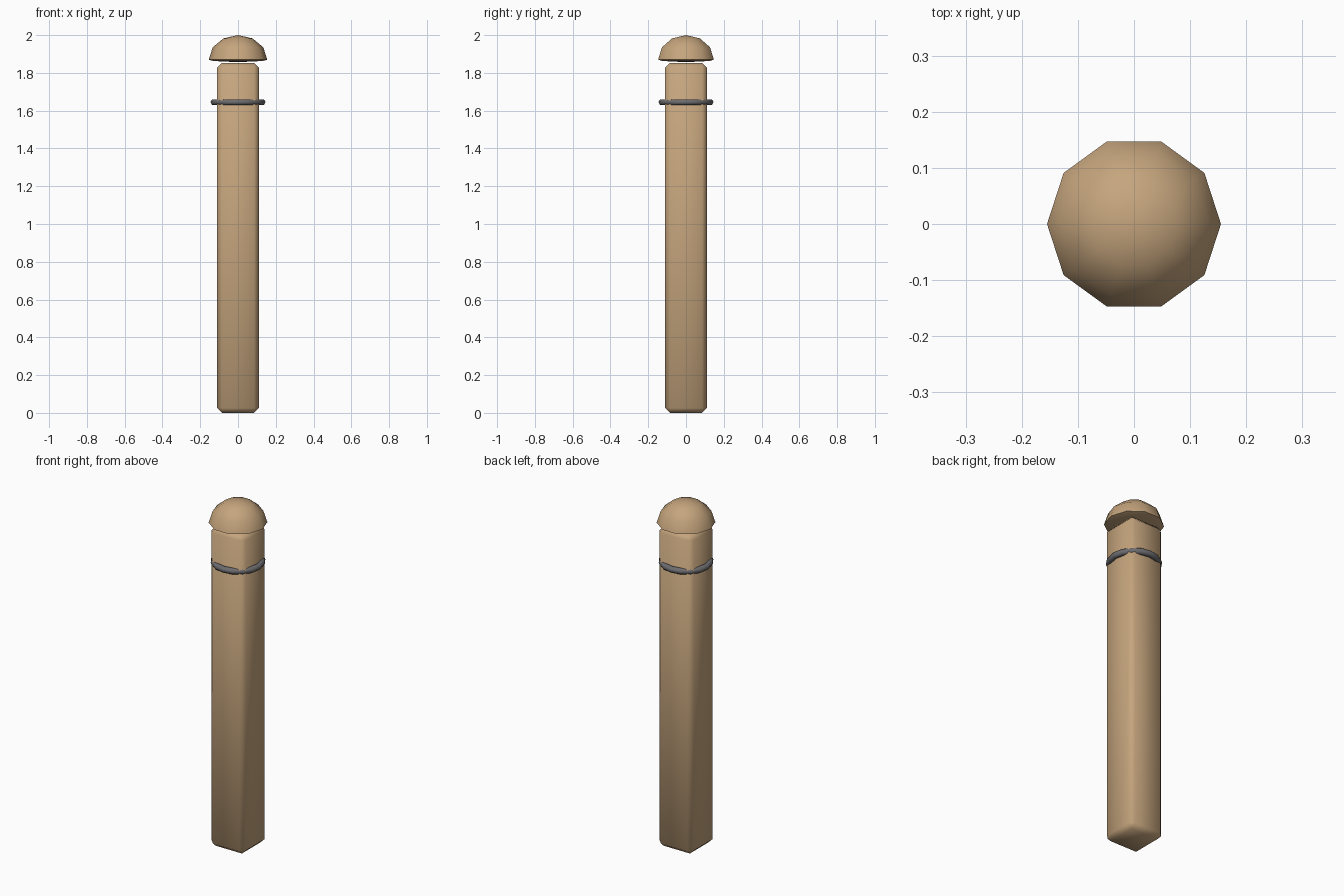
import bpy, bmesh, math

cube = bpy.data.objects.get("Cube")
if cube:
    bpy.data.objects.remove(cube, do_unlink=True)


def material(name, rgb, roughness):
    m = bpy.data.materials.new(name)
    m.use_nodes = True
    m.diffuse_color = (*rgb, 1)
    bsdf = next(n for n in m.node_tree.nodes if n.type == 'BSDF_PRINCIPLED')
    bsdf.inputs["Base Color"].default_value = (*rgb, 1)
    bsdf.inputs["Roughness"].default_value = roughness
    return m


wood = material("tan wood", (0.56, 0.375, 0.205), 0.8)
metal = material("grey metal", (0.15, 0.15, 0.16), 0.6)


def finish(obj, name, mat):
    obj.name = obj.data.name = name
    obj.data.materials.append(mat)
    bpy.ops.object.select_all(action='DESELECT')
    obj.select_set(True)
    bpy.context.view_layer.objects.active = obj
    bpy.ops.object.shade_smooth_by_angle(angle=math.radians(65))


def from_bmesh(bm, name, mat):
    bmesh.ops.recalc_face_normals(bm, faces=bm.faces)
    mesh = bpy.data.meshes.new(name)
    bm.to_mesh(mesh)
    bm.free()
    obj = bpy.data.objects.new(name, mesh)
    bpy.context.collection.objects.link(obj)
    finish(obj, name, mat)


# Square post with every edge chamfered
height = 1.853
bm = bmesh.new()
bmesh.ops.create_cube(bm, size=1)
bmesh.ops.scale(bm, vec=(0.22, 0.22, height), verts=bm.verts)
bmesh.ops.translate(bm, vec=(0, 0, height / 2), verts=bm.verts)
bmesh.ops.bevel(bm, geom=bm.edges[:], offset=0.025, segments=1,
                affect='EDGES', profile=0.5)
from_bmesh(bm, "post", wood)

# Ten-sided domed cap with corners on the x axis: a sphere whose
# lower half is squashed nearly flat
rim, radius, rise, sag = 1.87, 0.155, 0.13, 0.012
bm = bmesh.new()
bmesh.ops.create_uvsphere(bm, u_segments=10, v_segments=6, radius=1)
for v in bm.verts:
    x, y, z = v.co
    v.co = (-y * radius, x * radius, rim + z * (rise if z > 0 else sag))
from_bmesh(bm, "cap", wood)

# Metal band around the upper post
bpy.ops.mesh.primitive_torus_add(major_segments=16, minor_segments=6,
                                 major_radius=0.1285, minor_radius=0.0175,
                                 location=(0, 0, 1.645))
finish(bpy.context.object, "metal_ring", metal)
